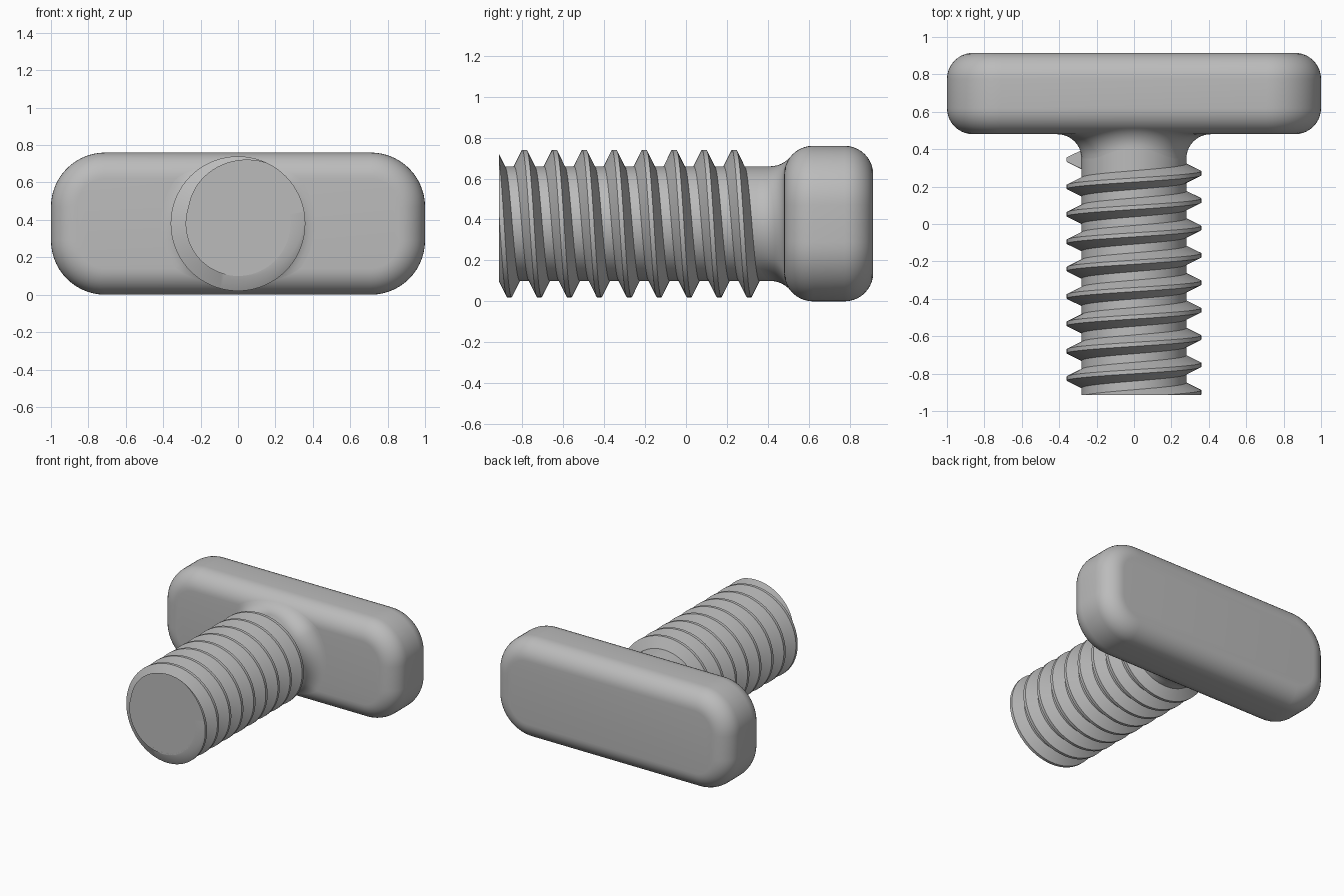
import bpy, bmesh
from math import sin, cos, pi, sqrt, radians
from mathutils import Vector

if "Cube" in bpy.data.objects:
    bpy.data.objects.remove(bpy.data.objects["Cube"], do_unlink=True)

AXIS_Z = 0.38                      # shaft axis height, half the handle height
FRONT, FACE, BACK = -0.915, 0.48, 0.915
CORE, CREST, PITCH = 0.28, 0.36, 0.1464
EDGE, CORNER, FLARE = 0.14, 0.29, 0.13
SEG = 72

grey = bpy.data.materials.new("plain grey")
grey.use_nodes = True
colour = (0.5, 0.5, 0.5, 1)
grey.diffuse_color = colour
grey.node_tree.nodes["Principled BSDF"].inputs["Base Color"].default_value = colour


def polar(r, turn, y):
    """Point around the shaft axis; turn 0 is up, a quarter is +x."""
    a = 2 * pi * turn
    return Vector((r * sin(a), y, AXIS_Z + r * cos(a)))


def loft(bm, rings, closed_rings=False, caps=True):
    """Skin a list of closed point loops."""
    loops = [[bm.verts.new(p) for p in ring] for ring in rings]
    pairs = list(zip(loops, loops[1:]))
    if closed_rings:
        pairs.append((loops[-1], loops[0]))
    for a, b in pairs:
        n = len(a)
        for i in range(n):
            j = (i + 1) % n
            bm.faces.new((a[i], a[j], b[j], b[i]))
    if caps:
        bm.faces.new(loops[0])
        bm.faces.new(loops[-1])


def finish(bm, name):
    bmesh.ops.recalc_face_normals(bm, faces=bm.faces)
    mesh = bpy.data.meshes.new(name)
    bm.to_mesh(mesh)
    bm.free()
    mesh.materials.append(grey)
    obj = bpy.data.objects.new(name, mesh)
    bpy.context.collection.objects.link(obj)
    bpy.ops.object.select_all(action='DESELECT')
    obj.select_set(True)
    bpy.context.view_layer.objects.active = obj
    bpy.ops.object.shade_smooth_by_angle(angle=radians(35))


# Handle: rounded rectangle stacked along y with rounded front and back edges
def outline(inset, y, steps=14):
    r = CORNER - inset
    pts = []
    for q, (sx, sz) in enumerate([(1, 1), (-1, 1), (-1, -1), (1, -1)]):
        for k in range(steps + 1):
            a = pi / 2 * (q + k / steps)
            pts.append((sx * (1 - CORNER) + r * cos(a), y,
                        AXIS_Z + sz * (AXIS_Z - CORNER) + r * sin(a)))
    return pts


arc = [pi / 2 * k / 10 for k in range(11)]
rings = [outline(EDGE * (1 - sin(a)), FACE + EDGE * (1 - cos(a))) for a in arc]
rings += [outline(EDGE * (1 - cos(a)), BACK - EDGE * (1 - sin(a))) for a in arc]
bm = bmesh.new()
loft(bm, rings)
finish(bm, "handle")

# Shaft core
bm = bmesh.new()
loft(bm, [[polar(CORE, i / SEG, y) for i in range(SEG)] for y in (FRONT, FACE + 0.1)])
finish(bm, "shaft_core")


# Neck: rolling-ball fillet from the shaft onto the handle face and its round edge
def neck_arc(turn, steps=10):
    centre = polar(CORE + FLARE, turn, 0)
    up = centre.z - AXIS_Z
    over = max(0, abs(up) - (AXIS_Z - EDGE))
    reach = EDGE + FLARE
    rise = sqrt(reach ** 2 - over ** 2)
    centre.y = FACE + EDGE - rise
    start = polar(CORE, turn, centre.y) - centre
    end = Vector((0, rise, -over if up > 0 else over)) * (FLARE / reach)
    return [centre + start.normalized().slerp(end.normalized(), k / steps) * FLARE
            for k in range(steps + 1)]


columns = [neck_arc(i / SEG) for i in range(SEG)]
bm = bmesh.new()
loft(bm, list(zip(*columns)), caps=False)
finish(bm, "neck_fillet")

# Thread: trapezoid swept along a helix, cut flush with the shaft tip
section = [(CORE - 0.02, -0.06), (CREST, -0.011), (CREST, 0.011), (CORE - 0.02, 0.06)]
first, last = -8.5, 0.75
count = int((last - first) * SEG)
rings = []
for i in range(count + 1):
    turn = first + (last - first) * i / count
    rings.append([polar(r, turn, 0.235 + PITCH * turn + dy) for r, dy in section])
bm = bmesh.new()
loft(bm, rings)
bmesh.ops.recalc_face_normals(bm, faces=bm.faces)
cut = bmesh.ops.bisect_plane(bm, geom=bm.verts[:] + bm.edges[:] + bm.faces[:],
                             plane_co=(0, FRONT, 0), plane_no=(0, -1, 0),
                             clear_outer=True)
rim = [e for e in bm.edges if e.is_boundary]
bmesh.ops.triangle_fill(bm, edges=rim, use_beauty=True)
finish(bm, "screw_thread")
